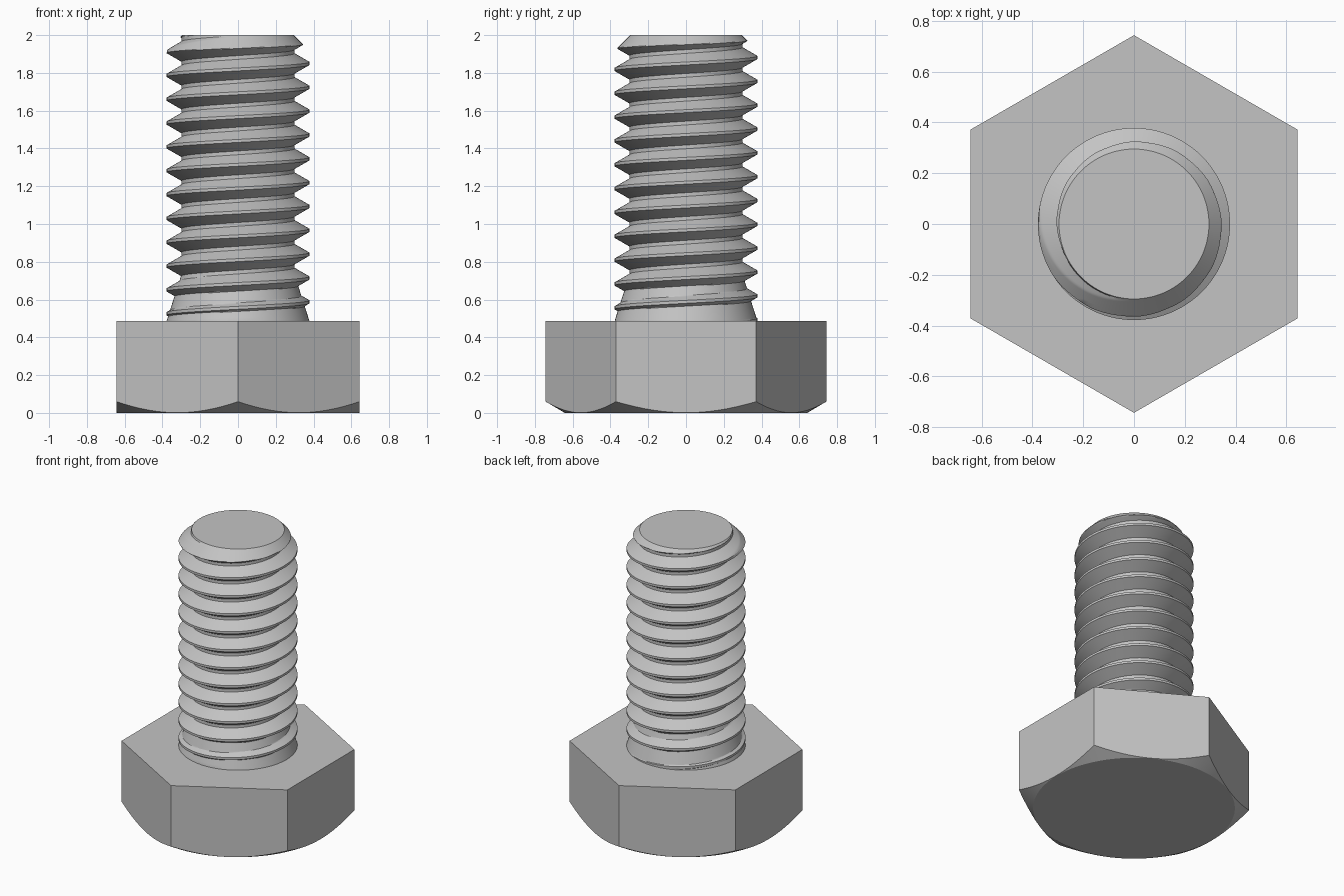
import bpy
import bmesh
from math import pi, cos, sin, floor

cube = bpy.data.objects.get("Cube")
if cube:
    bpy.data.objects.remove(cube, do_unlink=True)

# Main sizes
HEAD_TOP = 0.487
TOP = 2.0
APOTHEM = 0.6435
PITCH = 0.1262
CREST, ROOT = 0.378, 0.299
TIP = 0.295
CREST_HALF = PITCH / 16
ROOT_START = CREST_HALF + 0.0453
FIRST_CREST = 1.85 - 12 * PITCH
SEGMENTS = 96

steel = bpy.data.materials.new("plain_steel_grey")
steel.use_nodes = True
steel.diffuse_color = (0.55, 0.55, 0.55, 1)
steel.node_tree.nodes["Principled BSDF"].inputs["Base Color"].default_value = (0.55, 0.55, 0.55, 1)


def loft(name, rings):
    """Join closed rings of points into a capped, smooth-by-angle solid."""
    bm = bmesh.new()
    loops = [[bm.verts.new(p) for p in ring] for ring in rings]
    for low, high in zip(loops, loops[1:]):
        n = len(low)
        for i in range(n):
            j = (i + 1) % n
            bm.faces.new((low[i], low[j], high[j], high[i]))
    bm.faces.new(loops[0][::-1])
    bm.faces.new(loops[-1])
    bmesh.ops.remove_doubles(bm, verts=bm.verts, dist=0.00005)
    bmesh.ops.recalc_face_normals(bm, faces=bm.faces)
    mesh = bpy.data.meshes.new(name)
    bm.to_mesh(mesh)
    bm.free()
    mesh.materials.append(steel)
    obj = bpy.data.objects.new(name, mesh)
    bpy.context.collection.objects.link(obj)
    bpy.ops.object.select_all(action="DESELECT")
    obj.select_set(True)
    bpy.context.view_layer.objects.active = obj
    bpy.ops.object.shade_smooth_by_angle(angle=pi / 9)
    return obj


# Hexagonal head, its underside trimmed by a cone
def head_rings():
    bottom, edge, top = [], [], []
    for i in range(SEGMENTS):
        a = 2 * pi * i / SEGMENTS
        offset = (a + pi / 6) % (pi / 3) - pi / 6
        r = APOTHEM / cos(offset)
        c, s = cos(a), sin(a)
        bottom.append(((APOTHEM - 0.002) * c, (APOTHEM - 0.002) * s, 0))
        edge.append((r * c, r * s, 0.001 + (r - APOTHEM) * 0.59))
        top.append((r * c, r * s, HEAD_TOP))
    return [bottom, edge, top]


loft("hex_head", head_rings())


# Threaded shank: helical V profile, flared run-out at the base, chamfered tip
def shank_radius(z, angle):
    turns = (z - FIRST_CREST) / PITCH - angle / (2 * pi)
    d = abs(turns - floor(turns + 0.5)) * PITCH
    t = min(max((d - CREST_HALF) / (ROOT_START - CREST_HALF), 0), 1)
    thread = CREST + (ROOT - CREST) * t
    runout = CREST - 0.32 * (z - HEAD_TOP)
    return min(max(thread, min(runout, CREST)), TIP + TOP - z)


def thread_rows():
    """Heights within one pitch, measured from the crest."""
    steps = 12
    flank = [CREST_HALF + (ROOT_START - CREST_HALF) * k / steps for k in range(steps + 1)]
    return flank + [PITCH - h for h in reversed(flank)]


def shank_rings():
    # Each row climbs one pitch per turn; a row's end meets the row a pitch above
    rows = [FIRST_CREST + PITCH * k + h for k in range(-3, 15) for h in thread_rows()]
    per_turn = len(thread_rows())
    bm = bmesh.new()
    columns = []
    for i in range(SEGMENTS + 1):
        a = 2 * pi * i / SEGMENTS
        column = []
        for h in rows:
            z = min(max(h + PITCH * i / SEGMENTS, HEAD_TOP - 0.007), TOP)
            r = shank_radius(z, a)
            column.append(bm.verts.new((r * cos(a), r * sin(a), z)))
        columns.append(column)
    for left, right in zip(columns, columns[1:]):
        for k in range(len(rows) - 1):
            bm.faces.new((left[k], right[k], right[k + 1], left[k + 1]))
    bmesh.ops.remove_doubles(bm, verts=bm.verts, dist=0.00005)
    bmesh.ops.dissolve_degenerate(bm, edges=bm.edges, dist=0.00005)
    # Close the flat ends
    rims = [e for e in bm.edges if e.is_boundary]
    bmesh.ops.holes_fill(bm, edges=rims, sides=0)
    bmesh.ops.recalc_face_normals(bm, faces=bm.faces)
    return bm


bm = shank_rings()
mesh = bpy.data.meshes.new("threaded_shank")
bm.to_mesh(mesh)
bm.free()
mesh.materials.append(steel)
shank = bpy.data.objects.new("threaded_shank", mesh)
bpy.context.collection.objects.link(shank)
bpy.ops.object.select_all(action="DESELECT")
shank.select_set(True)
bpy.context.view_layer.objects.active = shank
bpy.ops.object.shade_smooth_by_angle(angle=pi / 9)


# Flat disc that closes the tip
def disc(z):
    return [(TIP * cos(2 * pi * i / SEGMENTS), TIP * sin(2 * pi * i / SEGMENTS), z) for i in range(SEGMENTS)]


loft("tip_face", [disc(TOP - 0.004), disc(TOP)])
